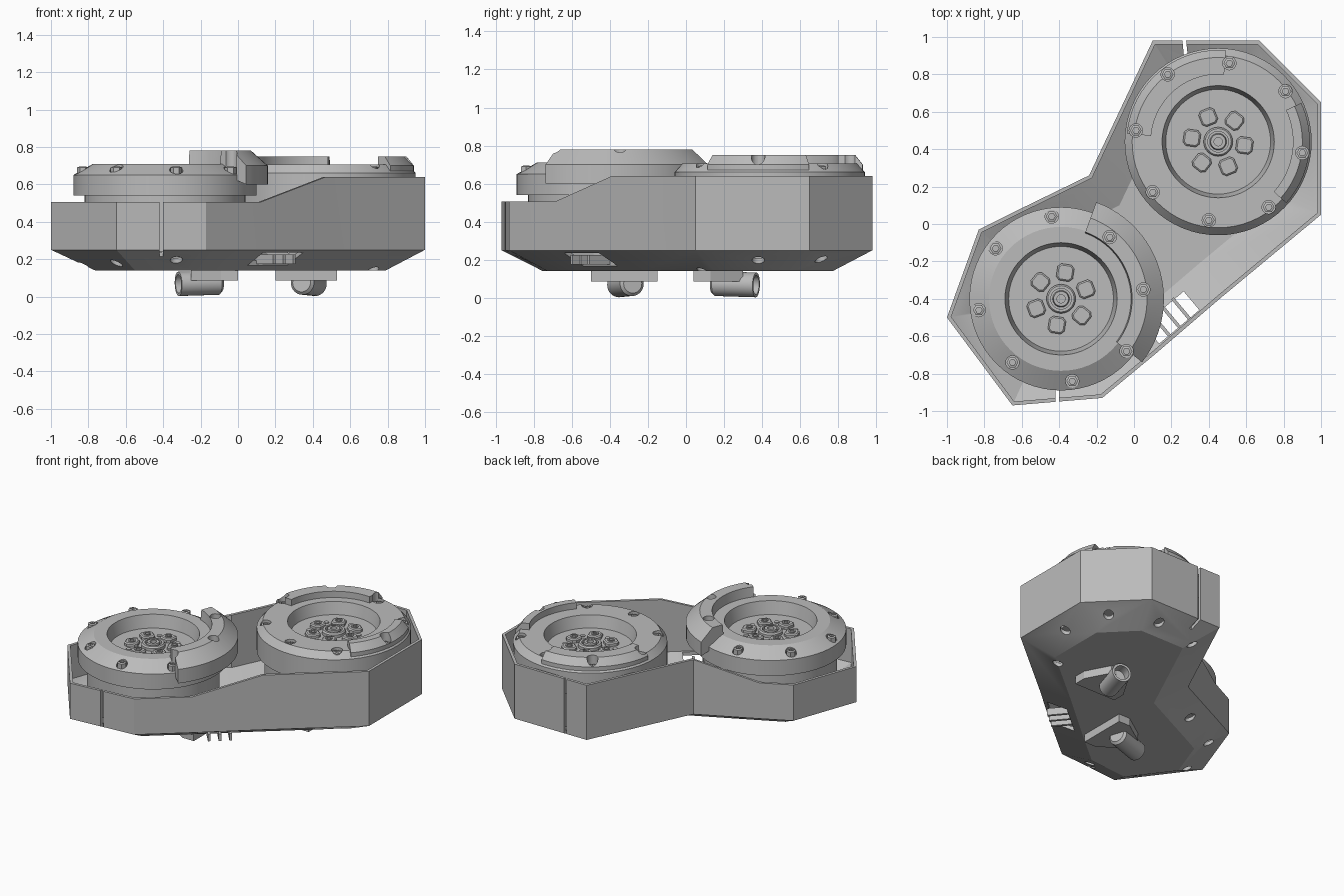
import bpy, bmesh, math
from mathutils import Matrix, Vector

if "Cube" in bpy.data.objects:
    bpy.data.objects.remove(bpy.data.objects["Cube"], do_unlink=True)

grey = bpy.data.materials.new("plain grey")
grey.use_nodes = True
grey.diffuse_color = (0.5, 0.5, 0.5, 1)
grey.node_tree.nodes["Principled BSDF"].inputs["Base Color"].default_value = (0.5, 0.5, 0.5, 1)


def finish(name, bm):
    bmesh.ops.remove_doubles(bm, verts=bm.verts, dist=1e-5)
    bmesh.ops.recalc_face_normals(bm, faces=bm.faces)
    mesh = bpy.data.meshes.new(name)
    bm.to_mesh(mesh)
    bm.free()
    mesh.materials.append(grey)
    obj = bpy.data.objects.new(name, mesh)
    bpy.context.collection.objects.link(obj)
    return obj


def inset(poly, d):
    """Mitred inward offset of a clockwise polygon."""
    out = []
    for i, p in enumerate(poly):
        a = (p - poly[i - 1]).normalized()
        b = (poly[(i + 1) % len(poly)] - p).normalized()
        n1, n2 = Vector((a.y, -a.x)), Vector((b.y, -b.x))
        out.append(p + (n1 + n2) * d / (1 + n1.dot(n2)))
    return out


def stack(bm, points, levels):
    """Skin inset copies of an outline; each level is (inset, height)."""
    poly = [Vector(p) for p in points]
    area = sum(poly[i - 1].cross(poly[i]) for i in range(len(poly)))
    if area > 0:
        poly.reverse()
    loops = []
    for d, z in levels:
        zs = z if isinstance(z, list) else [z] * len(poly)
        loops.append([bm.verts.new((p.x, p.y, h)) for p, h in zip(inset(poly, d), zs)])
    for lo, hi in zip(loops, loops[1:]):
        for i in range(len(poly)):
            bm.faces.new((lo[i - 1], lo[i], hi[i], hi[i - 1]))
    bm.faces.new(loops[0])
    bm.faces.new(loops[-1])


def loft(name, points, levels):
    bm = bmesh.new()
    stack(bm, points, levels)
    return finish(name, bm)


def ngon(c, r, n, turn=0.0):
    return [(c[0] + r * math.cos(turn + math.tau * i / n),
             c[1] + r * math.sin(turn + math.tau * i / n)) for i in range(n)]


def posts(name, centres, r, z0, z1, n=16):
    bm = bmesh.new()
    for c in centres:
        stack(bm, ngon(c, r, n), [(0, z0), (0, z1)])
    return finish(name, bm)


def lathe(name, c, profile, a0=0, a1=360, n=64):
    full = a1 - a0 == 360
    bm = bmesh.new()
    rings = []
    for i in range(n + 1):
        a = math.radians(a0 + (a1 - a0) * i / n)
        rings.append([bm.verts.new((c[0] + r * math.cos(a), c[1] + r * math.sin(a), z))
                      for r, z in profile])
    for p, q in zip(rings, rings[1:]):
        for j in range(1 if full else 0, len(profile)):
            bm.faces.new((p[j - 1], p[j], q[j], q[j - 1]))
    if not full:
        bm.faces.new(rings[0])
        bm.faces.new(rings[-1])
    return finish(name, bm)


def box(name, centre, size, angle=0.0):
    bm = bmesh.new()
    m = Matrix.Translation(centre) @ Matrix.Rotation(angle, 4, 'Z') @ Matrix.Diagonal((*size, 1))
    bmesh.ops.create_cube(bm, size=1, matrix=m)
    return finish(name, bm)


def cut(obj, *cutters):
    for c in cutters:
        c.hide_render = True
        mod = obj.modifiers.new("cut", 'BOOLEAN')
        mod.operation, mod.solver, mod.object = 'DIFFERENCE', 'EXACT', c
        bpy.context.view_layer.objects.active = obj
        bpy.ops.object.modifier_apply(modifier=mod.name)


LOW, HIGH = (-0.39, -0.40), (0.45, 0.44)
low_bolts = [(-0.44, 0.04), (-0.74, -0.13), (-0.83, -0.46), (-0.65, -0.74), (-0.33, -0.84),
             (-0.04, -0.68), (0.05, -0.35), (-0.13, -0.07)]
high_bolts = [(0.18, 0.8), (0.51, 0.86), (0.81, 0.71), (0.9, 0.38), (0.72, 0.09),
              (0.01, 0.5), (0.1, 0.17), (0.4, 0.02)]

# Outer tray with a stepped rim and a bevelled underside
outline = [(0.10, 0.98), (0.67, 0.98), (1.0, 0.65), (1.0, 0.05), (0.47, -0.39), (0.12, -0.69),
           (-0.17, -0.93), (-0.65, -0.97), (-1.0, -0.5), (-0.83, -0.03), (-0.63, 0.07), (-0.24, 0.26)]
rim = [0.64 if x + y > 0 else 0.505 for x, y in outline]
rim[4] = 0.64
tray = loft("outer_tray", outline, [(0.21, 0.14), (0, 0.25), (0, rim), (0.02, rim),
                                    (0.02, 0.265), (0.215, 0.165)])
slope = math.atan2(0.98, 1.17)
cutters = [box("slot_cutter_back", (0.27, 0.97, 0.5), (0.02, 0.14, 0.6), 0.1),
           box("slot_cutter_front", (-0.41, -0.95, 0.5), (0.02, 0.14, 0.6)),
           box("vent_cutter", (0.2, -0.5, 0.18), (0.28, 0.13, 0.2), slope),
           posts("underside_hole_cutter", low_bolts[:5] + high_bolts[:5], 0.033, 0.05, 0.29)]
cut(tray, *cutters)
for k in (-1, 0, 1):
    box("vent_rib", (0.2 + k * 0.07 * math.cos(slope), -0.5 + k * 0.07 * math.sin(slope), 0.2),
        (0.018, 0.15, 0.05), slope)

# Round housings with a sunken well
low_disc = lathe("front_housing", LOW, [(0, 0.24), (0.43, 0.24), (0.43, 0.54), (0.49, 0.54), (0.49, 0.65),
                                        (0.385, 0.71), (0.30, 0.71), (0.28, 0.62), (0, 0.62)])
high_disc = lathe("back_housing", HIGH, [(0, 0.24), (0.45, 0.24), (0.45, 0.5), (0.5, 0.5), (0.5, 0.66),
                                         (0.46, 0.705), (0.30, 0.705), (0.28, 0.62), (0, 0.62)])

# Bridge cover between the housings, with a pocket
cover = loft("bridge_cover", [(-0.22, 0.1), (0.03, 0.32), (0.1, 0.55), (0.7, 0.6), (0.93, 0.3), (0.87, 0.08),
                              (0.0, -0.75), (-0.12, -0.68), (-0.2, -0.3)],
             [(0, 0.3), (0, 0.63), (0.045, 0.7)])
pocket = loft("pocket_cutter", [(0.24, -0.08), (0.32, -0.08), (0.39, -0.14), (0.39, -0.18), (0.23, -0.34),
                                (0.13, -0.28), (0.13, -0.2)], [(0.05, 0.57), (0, 0.72)])
wells = posts("well_cutter", [LOW, HIGH], 0.3, 0.6, 0.8, 64)
cut(cover, pocket, wells)

# Raised arc guards
guards = [lathe("front_guard", LOW, [(0.37, 0.66), (0.38, 0.78), (0.46, 0.78), (0.55, 0.70), (0.55, 0.6)],
                -38, 70, 24)]
for a0, a1, r in ((85, 175, 0.36), (-42, 25, 0.4)):
    guards.append(lathe("back_guard", HIGH, [(r, 0.66), (r, 0.75), (0.45, 0.75), (0.49, 0.7), (0.49, 0.66)],
                        a0, a1, 20))

# Bolts in drilled seats
seats = posts("bolt_seat_cutter", low_bolts + high_bolts, 0.036, 0.655, 0.85)
for part in [low_disc, high_disc, cover] + guards:
    cut(part, seats)
for p in low_bolts + high_bolts:
    loft("bolt", ngon(p, 0.031, 6), [(0, 0.64), (0, 0.69), (0.012, 0.695), (0.012, 0.67)])

# Hubs: centre boss, six square pads and six small studs
for c, turn in ((LOW, 21), (HIGH, 52)):
    lathe("hub_boss", c, [(0, 0.6), (0.078, 0.6), (0.078, 0.64), (0.07, 0.65), (0.055, 0.65), (0.055, 0.63),
                          (0.045, 0.63), (0.04, 0.655), (0.022, 0.655), (0.022, 0.63), (0, 0.63)], n=32)
    for k in range(6):
        a = math.radians(turn + 60 * k)
        u = Vector((math.cos(a), math.sin(a)))
        v = Vector((-u.y, u.x))
        mid = Vector(c) + u * 0.142
        square = [mid + u * x + v * y for x, y in
                  [(s * 0.045 if f else s * 0.027, t * 0.027 if f else t * 0.045)
                   for s, t, f in ((1, -1, 1), (1, 1, 1), (1, 1, 0), (-1, 1, 0),
                                   (-1, 1, 1), (-1, -1, 1), (-1, -1, 0), (1, -1, 0))]]
        loft("hub_pad", square, [(0, 0.6), (0, 0.638), (0.008, 0.645)])
        loft("hub_screw", ngon(mid, 0.024, 12), [(0, 0.63), (0, 0.652), (0.009, 0.652), (0.009, 0.64)])
        b = a + math.radians(30)
        stud = (c[0] + 0.165 * math.cos(b), c[1] + 0.165 * math.sin(b))
        loft("hub_stud", ngon(stud, 0.017, 12), [(0, 0.61), (0, 0.626)])

# Underside brackets and angled sockets
loft("back_bracket", [(0.2, 0.04), (0.2, 0.13), (0.3, 0.3), (0.44, 0.3), (0.53, 0.13), (0.53, 0.04)],
     [(0, 0.16), (0, 0.085)])
loft("front_bracket", [(0.0, -0.15), (-0.09, -0.15), (-0.25, -0.26), (-0.25, -0.4), (-0.09, -0.5), (0, -0.5)],
     [(0, 0.16), (0, 0.085)])
for name, start, way in (("back_socket", (0.34, 0.14, 0.075), (0.3, 0.95, -0.03)),
                         ("front_socket", (-0.09, -0.28, 0.075), (-0.95, -0.3, -0.03))):
    tube = lathe(name, (0, 0), [(0, 0), (0.05, 0), (0.065, 0.015), (0.065, 0.24), (0.05, 0.24),
                                (0.05, 0.17), (0, 0.17)], n=32)
    tube.matrix_world = Matrix.Translation(start) @ Vector(way).to_track_quat('Z', 'Y').to_matrix().to_4x4()

# Remove cutters and shade
for obj in [*cutters, pocket, wells, seats]:
    bpy.data.objects.remove(obj, do_unlink=True)
bpy.ops.object.select_all(action='DESELECT')
for obj in bpy.context.collection.objects:
    if obj.type == 'MESH':
        obj.select_set(True)
        bpy.context.view_layer.objects.active = obj
bpy.ops.object.shade_smooth_by_angle(angle=math.radians(25))
